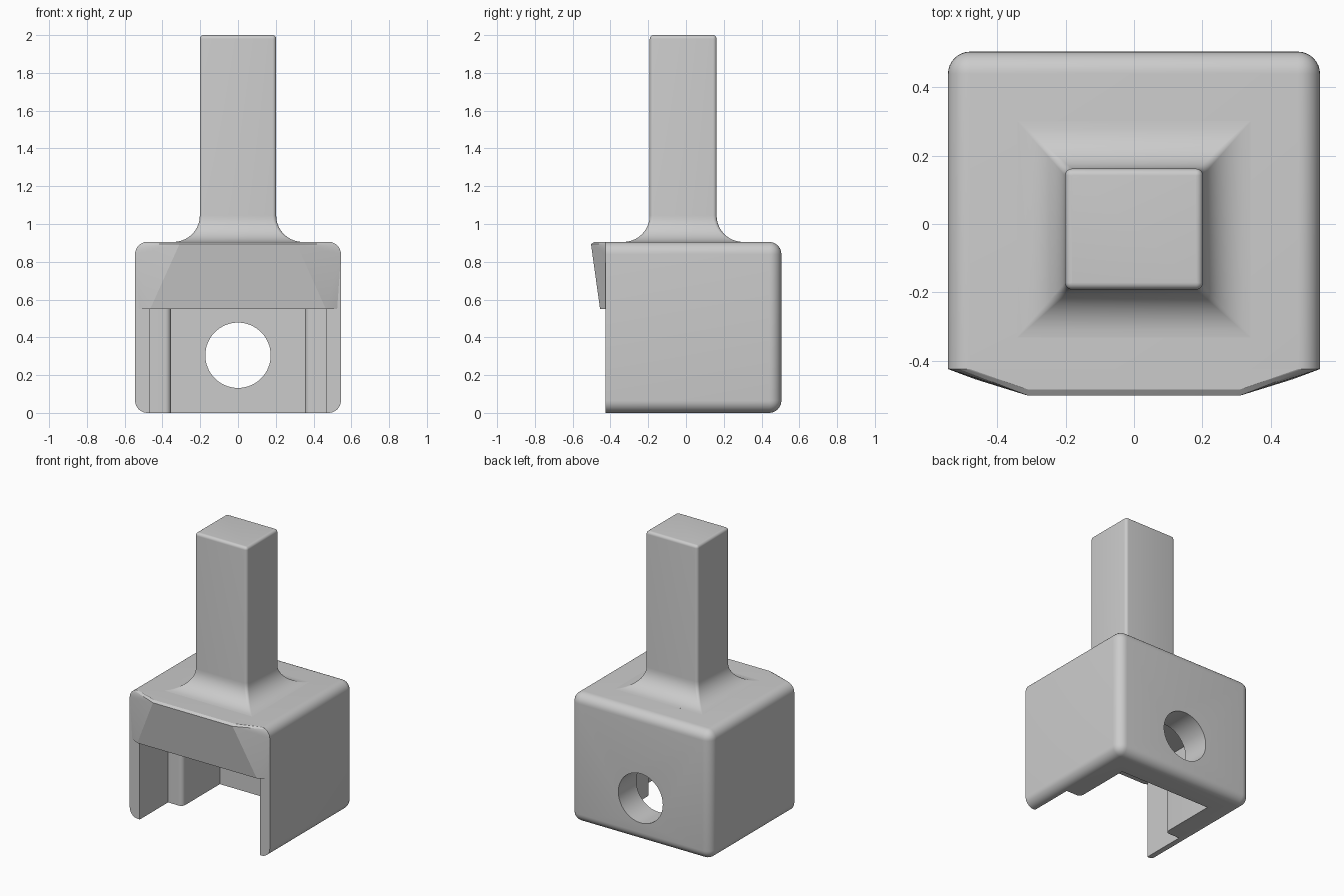
import bpy, bmesh, math
from mathutils import Vector

cube = bpy.data.objects.get("Cube")
if cube:
    bpy.data.objects.remove(cube, do_unlink=True)

grey = bpy.data.materials.new("light grey")
grey.use_nodes = True
grey.diffuse_color = (0.6, 0.6, 0.6, 1)
grey.node_tree.nodes["Principled BSDF"].inputs["Base Color"].default_value = (0.6, 0.6, 0.6, 1)

HALF_W, FRONT, BACK, TOP, ROUND = 0.545, -0.425, 0.505, 0.905, 0.065
CEILING = 0.55


def add_object(name, bm):
    bmesh.ops.recalc_face_normals(bm, faces=bm.faces)
    mesh = bpy.data.meshes.new(name)
    bm.to_mesh(mesh)
    bm.free()
    mesh.materials.append(grey)
    obj = bpy.data.objects.new(name, mesh)
    bpy.context.collection.objects.link(obj)
    return obj


def select_only(obj):
    bpy.ops.object.select_all(action='DESELECT')
    obj.select_set(True)
    bpy.context.view_layer.objects.active = obj


def smooth(obj, degrees=30):
    select_only(obj)
    bpy.ops.object.shade_smooth_by_angle(angle=math.radians(degrees))


def cut(obj, cutter):
    select_only(obj)
    mod = obj.modifiers.new("cut", 'BOOLEAN')
    mod.operation, mod.solver, mod.object = 'DIFFERENCE', 'EXACT', cutter
    bpy.ops.object.modifier_apply(modifier=mod.name)
    bpy.data.objects.remove(cutter, do_unlink=True)


def arc(cx, cy, r, start, end, steps=6):
    angles = [math.radians(start + (end - start) * i / steps) for i in range(steps + 1)]
    return [(cx + r * math.cos(a), cy + r * math.sin(a)) for a in angles]


# Housing block: every edge rounded except those around the flat front
bm = bmesh.new()
bmesh.ops.create_cube(bm, size=1)
for v in bm.verts:
    v.co = ((v.co.x * 2 * HALF_W), FRONT if v.co.y < 0 else BACK, TOP if v.co.z > 0 else 0)
edges = [e for e in bm.edges if any(v.co.y > 0 for v in e.verts)]
bmesh.ops.bevel(bm, geom=edges, offset=ROUND, segments=8, profile=0.5, affect='EDGES')
housing = add_object("housing", bm)

# Stepped pocket, open at the front and bottom, narrower at the back
step_y, wide, narrow, back_y, r = -0.11, 0.467, 0.355, 0.305, 0.03
right = [(wide, FRONT - 0.1), (wide, step_y)]
right += arc(narrow + r, step_y + r, r, 270, 180) + [(narrow, back_y)]
outline = right + [(-x, y) for x, y in reversed(right)]
bm = bmesh.new()
floor = bm.faces.new([bm.verts.new((x, y, -0.1)) for x, y in outline])
ext = bmesh.ops.extrude_face_region(bm, geom=[floor])
for v in ext["geom"]:
    if isinstance(v, bmesh.types.BMVert):
        v.co.z = CEILING
cut(housing, add_object("pocket_cutter", bm))

# Round hole through the back wall
bpy.ops.mesh.primitive_cylinder_add(vertices=64, radius=0.173, depth=0.5,
                                    location=(0, 0.45, 0.305), rotation=(math.pi / 2, 0, 0))
cut(housing, bpy.context.object)
smooth(housing)

# Faceted brow on the upper front, following the rounded top corners
corner = [(0.525, CEILING)] + arc(HALF_W - ROUND, TOP - ROUND, ROUND, 0, 90)
points = [(x, FRONT, z) for x, z in corner]
points += [(0.465, -0.455, CEILING), (0.31, -0.503, 0.893), (0.31, -0.485, TOP)]
bm = bmesh.new()
for x, y, z in points:
    for side in (1, -1):
        bm.verts.new((side * x, y, z))
bmesh.ops.convex_hull(bm, input=bm.verts)
bmesh.ops.dissolve_limit(bm, angle_limit=0.01, verts=bm.verts, edges=bm.edges)
smooth(add_object("front_brow", bm), 15)

# Square shaft flaring into the housing top with a mitred fillet
half_x, half_y, mid_y, flare, edge = 0.202, 0.177, -0.015, 0.14, 0.02
section = [(flare, TOP - 0.015)]
section += [(flare - flare * math.sin(a), TOP + flare - flare * math.cos(a))
            for a in (math.pi / 2 * i / 10 for i in range(11))]
section += arc(-edge, 2 - edge, edge, 0, 90)
bm = bmesh.new()
rings = []
for grow, z in section:
    ring = []
    rad = edge * (1 - 0.9 * max(grow, 0) / flare) if grow > -edge * 0.9 else edge * 0.5
    if grow < 0:
        rad = max(edge + grow, 0.002)
    for sx, sy, start in ((1, 1, 0), (-1, 1, 90), (-1, -1, 180), (1, -1, 270)):
        cx = sx * (half_x + grow - rad)
        cy = mid_y + sy * (half_y + grow - rad)
        ring += [bm.verts.new((x, y, z)) for x, y in arc(cx, cy, rad, start, start + 90, 5)]
    rings.append(ring)
for low, high in zip(rings, rings[1:]):
    for i in range(len(low)):
        j = (i + 1) % len(low)
        bm.faces.new((low[i], low[j], high[j], high[i]))
bm.faces.new(rings[-1])
bm.faces.new(list(reversed(rings[0])))
smooth(add_object("shaft", bm))
